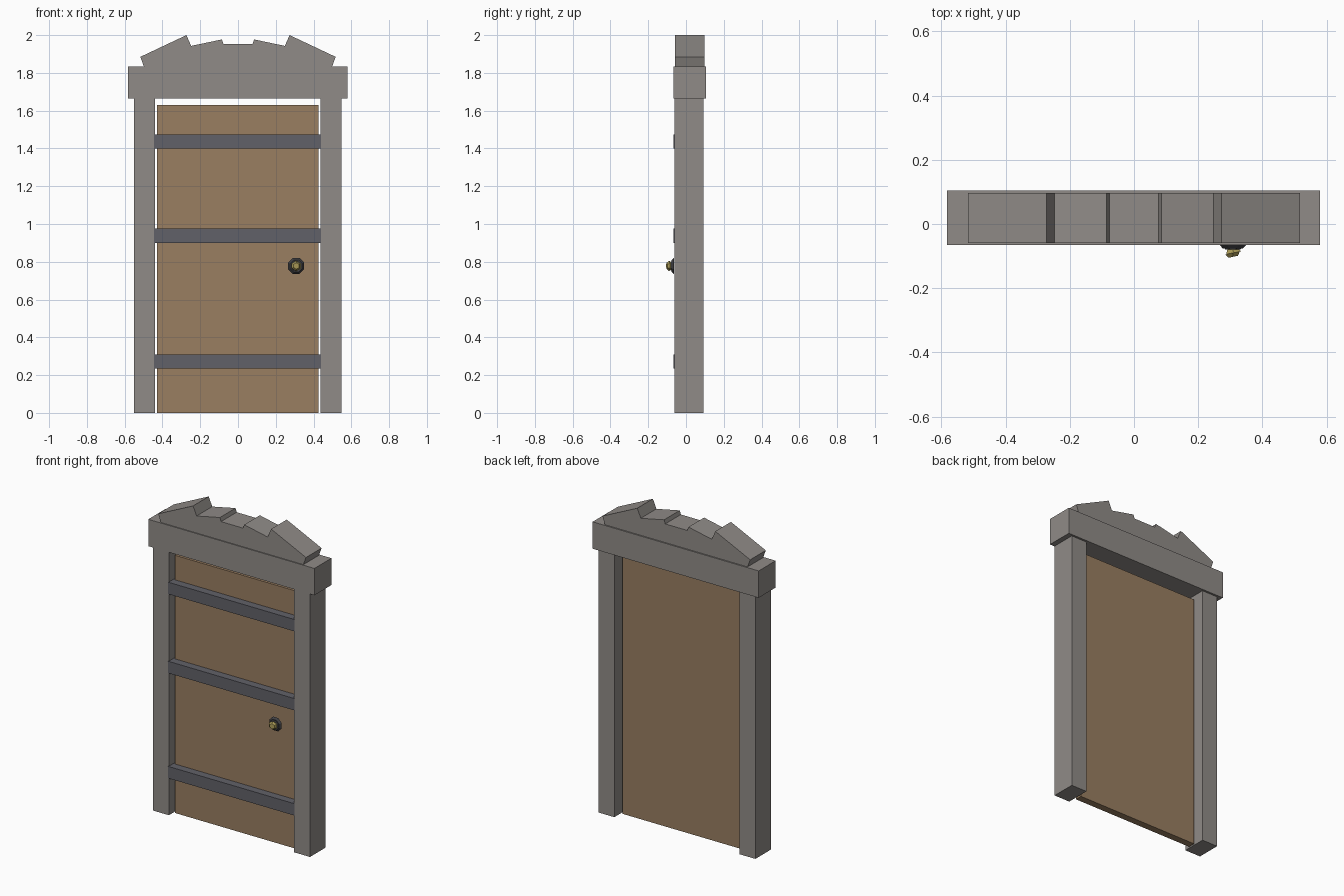
import bpy
import bmesh
from math import radians
from mathutils import Matrix, Vector

old = bpy.data.objects.get("Cube")
if old:
    bpy.data.objects.remove(old, do_unlink=True)


def material(name, rgb):
    m = bpy.data.materials.new(name)
    m.use_nodes = True
    m.diffuse_color = (*rgb, 1)
    m.node_tree.nodes["Principled BSDF"].inputs["Base Color"].default_value = (*rgb, 1)
    return m


stone = material("grey stone", (0.28, 0.26, 0.245))
wood = material("brown wood", (0.32, 0.21, 0.12))
iron = material("dark iron", (0.12, 0.12, 0.14))
brass = material("brass", (0.42, 0.34, 0.10))
rim = material("black iron", (0.05, 0.05, 0.055))


def finish(name, bm, mat):
    bmesh.ops.recalc_face_normals(bm, faces=bm.faces)
    mesh = bpy.data.meshes.new(name)
    bm.to_mesh(mesh)
    bm.free()
    mesh.materials.append(mat)
    obj = bpy.data.objects.new(name, mesh)
    bpy.context.collection.objects.link(obj)
    return obj


def box(name, lo, hi, mat):
    lo, hi = Vector(lo), Vector(hi)
    bm = bmesh.new()
    place = Matrix.Translation((lo + hi) / 2) @ Matrix.Diagonal((*(hi - lo), 1))
    bmesh.ops.create_cube(bm, size=1, matrix=place)
    return finish(name, bm, mat)


def facing_cone(name, sides, r_back, r_front, y_back, y_front, mat, spin=0, tilt=0):
    """Tapered prism whose axis points to the front, at the handle position."""
    bm = bmesh.new()
    place = (Matrix.Translation((0.308, (y_back + y_front) / 2, 0.778))
             @ Matrix.Rotation(radians(tilt), 4, "Z")
             @ Matrix.Rotation(radians(90), 4, "X")
             @ Matrix.Rotation(radians(spin), 4, "Z"))
    bmesh.ops.create_cone(bm, cap_ends=True, segments=sides, radius1=r_back,
                          radius2=r_front, depth=y_back - y_front, matrix=place)
    return finish(name, bm, mat)


# Frame posts and lintel
for side, x0, x1 in (("right", -0.55, -0.44), ("left", 0.437, 0.547)):
    box(side + "_post", (x0, -0.062, 0), (x1, 0.092, 1.68), stone)
box("lintel", (-0.582, -0.065, 1.665), (0.58, 0.105, 1.835), stone)

# Stepped crest: half outline mirrored, then extruded front to back
half = [(0.497, 1.83), (0.517, 1.885), (0.273, 2.0), (0.248, 1.943),
        (0.085, 1.977), (0.077, 1.953)]
outline = half + [(-x, z) for x, z in reversed(half)]
bm = bmesh.new()
face = bm.faces.new([bm.verts.new((x, -0.059, z)) for x, z in outline])
new = bmesh.ops.extrude_face_region(bm, geom=[face])["geom"]
bmesh.ops.translate(bm, vec=(0, 0.156, 0),
                    verts=[v for v in new if isinstance(v, bmesh.types.BMVert)])
finish("crest", bm, stone)

# Door panel and its iron straps
box("door_panel", (-0.43, -0.017, 0), (0.425, 0.028, 1.63), wood)
for label, z in (("lower", 0.235), ("middle", 0.9), ("upper", 1.4)):
    box(label + "_strap", (-0.445, -0.066, z), (0.44, -0.01, z + 0.075), iron)

# Handle: octagonal plate, collar and faceted knob
facing_cone("handle_plate", 8, 0.046, 0.034, -0.064, -0.076, rim, spin=22.5)
facing_cone("handle_collar", 8, 0.03, 0.026, -0.07, -0.079, iron, spin=22.5)
facing_cone("handle_knob", 6, 0.016, 0.027, -0.07, -0.09, brass, tilt=12)
facing_cone("handle_knob_tip", 6, 0.027, 0.017, -0.09, -0.102, brass, tilt=12)
